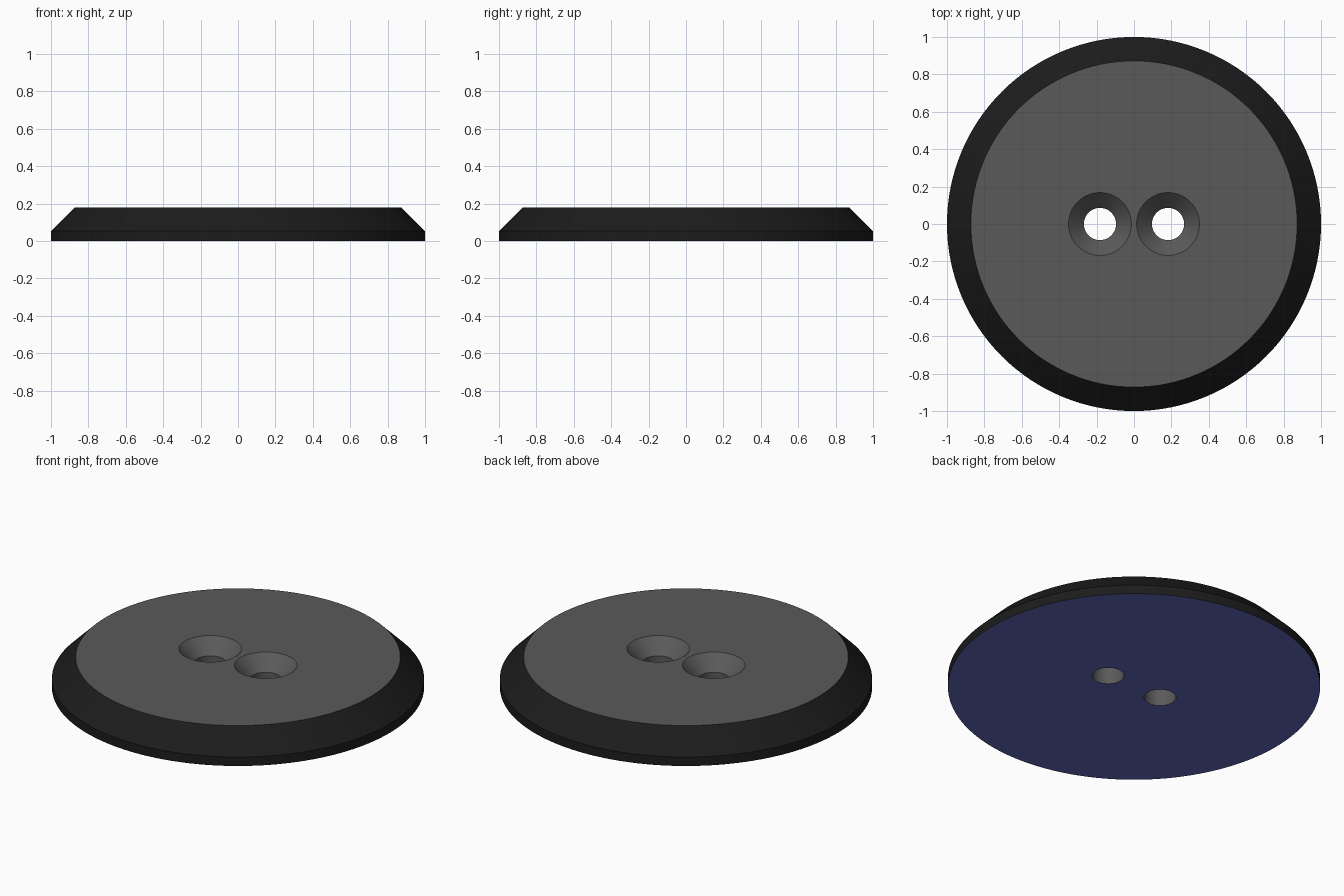
import bpy
import bmesh
import math

if "Cube" in bpy.data.objects:
    bpy.data.objects.remove(bpy.data.objects["Cube"])

HEIGHT = 0.18        # total thickness
RIM_Z = 0.053        # top of the straight rim
HOLE_X = 0.182       # hole distance from the middle
HOLE_R, SINK_R = 0.086, 0.168
SINK_Z = HEIGHT - (SINK_R - HOLE_R)


def material(name, color):
    m = bpy.data.materials.new(name)
    m.diffuse_color = (*color, 1)
    m.use_nodes = True
    m.node_tree.nodes["Principled BSDF"].inputs["Base Color"].default_value = m.diffuse_color
    return m


mats = [material("dark grey", (0.102, 0.102, 0.102)),
        material("black", (0.0115, 0.0115, 0.0115)),
        material("blue", (0.125, 0.142, 0.5))]

bm = bmesh.new()


def ring(cx, radius, z, count):
    """Closed loop of edges around (cx, 0, z)."""
    vs = [bm.verts.new((cx + radius * math.cos(2 * math.pi * i / count),
                        radius * math.sin(2 * math.pi * i / count), z))
          for i in range(count)]
    return vs, [bm.edges.new((vs[i], vs[(i + 1) % count])) for i in range(count)]


def wall(profile, cx, count, mat):
    """Lathe a profile of (radius, z); return the bottom and top edge loops."""
    loops = [ring(cx, r, z, count) for r, z in profile]
    for (a, _), (b, _) in zip(loops, loops[1:]):
        for i in range(count):
            j = (i + 1) % count
            bm.faces.new((a[i], a[j], b[j], b[i])).material_index = mat
    return loops[0][1], loops[-1][1]


# Outer rim with its bevel, then the two countersunk holes
walls = [wall([(1, 0), (1, RIM_Z), (0.872, HEIGHT)], 0, 128, 1)]
for side in (-1, 1):
    walls.append(wall([(HOLE_R, 0), (HOLE_R, SINK_Z), (SINK_R, HEIGHT)],
                      side * HOLE_X, 64, 0))

# Flat underside and top, with the holes left open
for end, mat, normal in ((0, 2, (0, 0, -1)), (1, 0, (0, 0, 1))):
    edges = [e for w in walls for e in w[end]]
    cap = bmesh.ops.triangle_fill(bm, edges=edges, use_beauty=True, normal=normal)
    for f in cap["geom"]:
        if isinstance(f, bmesh.types.BMFace):
            f.material_index = mat

bmesh.ops.recalc_face_normals(bm, faces=bm.faces[:])
mesh = bpy.data.meshes.new("button_disc")
bm.to_mesh(mesh)
bm.free()
for m in mats:
    mesh.materials.append(m)

disc = bpy.data.objects.new("button_disc", mesh)
bpy.context.collection.objects.link(disc)
bpy.context.view_layer.objects.active = disc
disc.select_set(True)
bpy.ops.object.shade_smooth_by_angle(angle=math.radians(30))
